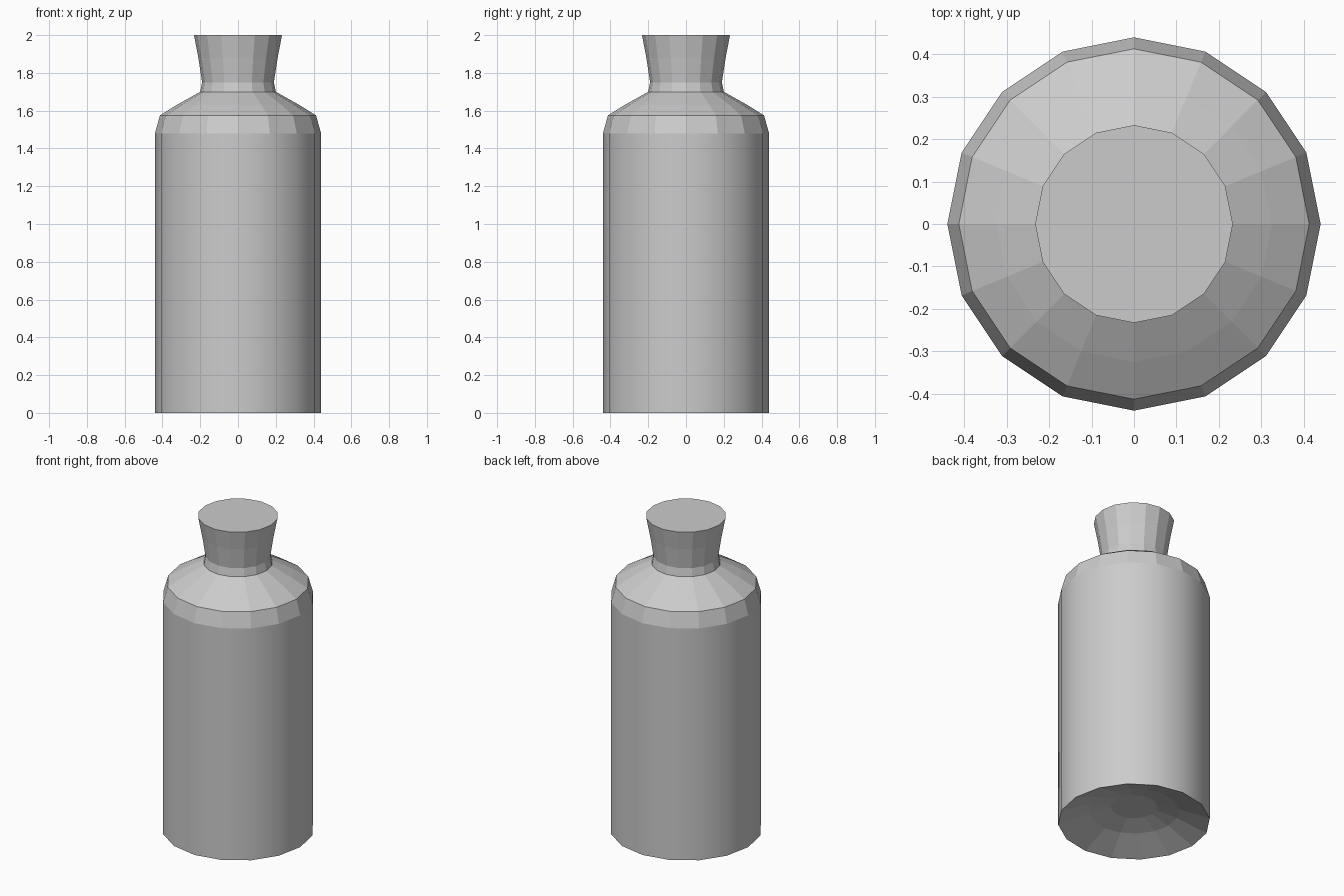
import bpy
import bmesh
from math import cos, sin, tau

if "Cube" in bpy.data.objects:
    bpy.data.objects.remove(bpy.data.objects["Cube"])

SIDES = 16


def lathe(name, profile, smooth_bands=(), cap_start=False, cap_end=False):
    """Spin (radius, height) points round z into a faceted shell."""
    bm = bmesh.new()
    rings = [[bm.verts.new((r * cos(tau * i / SIDES), r * sin(tau * i / SIDES), z))
              for i in range(SIDES)] for r, z in profile]
    for b, (lo, hi) in enumerate(zip(rings, rings[1:])):
        for i in range(SIDES):
            j = (i + 1) % SIDES
            face = bm.faces.new((lo[i], lo[j], hi[j], hi[i]))
            face.smooth = b in smooth_bands
    if cap_start:
        bm.faces.new(rings[0][::-1])
    if cap_end:
        bm.faces.new(rings[-1])
    mesh = bpy.data.meshes.new(name)
    bm.to_mesh(mesh)
    bm.free()
    # Keep the base rim and shoulder creases crisp
    obj = bpy.data.objects.new(name, mesh)
    bpy.context.collection.objects.link(obj)
    return obj


# Bottle: recessed base, straight smooth wall, faceted shoulder and neck
bottle = lathe("bottle", [(0.135, 0.10), (0.26, 0.07), (0.44, 0.0), (0.44, 1.48),
                          (0.413, 1.575), (0.325, 1.63), (0.20, 1.70), (0.19, 1.75)],
               smooth_bands={2}, cap_start=True)

# Stopper: flared plug with a flat top, starting at the neck rim
stopper = lathe("stopper", [(0.19, 1.75), (0.21, 1.88), (0.233, 2.0)], cap_end=True)
